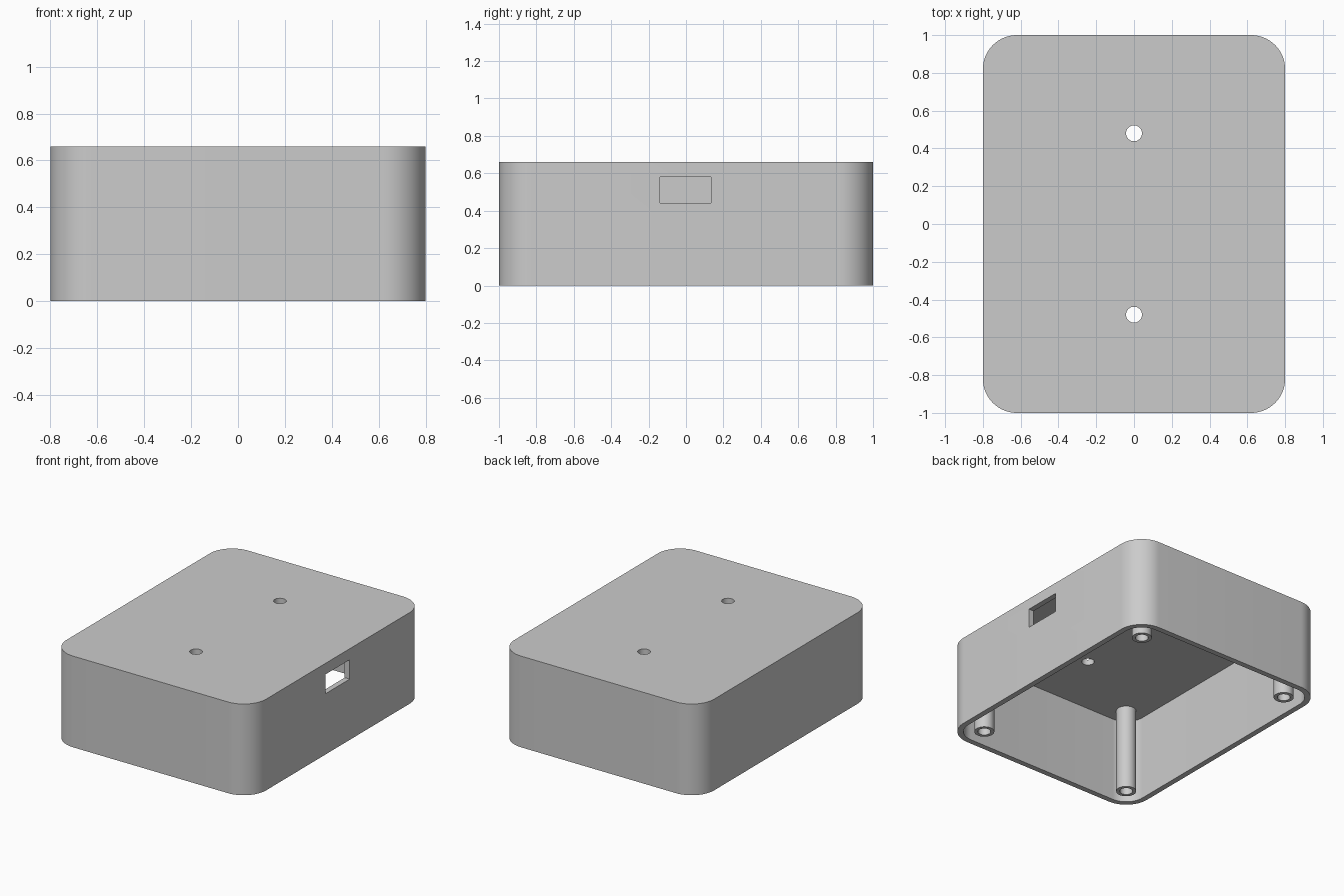
import bpy, bmesh
from math import cos, sin, pi, radians

cube = bpy.data.objects.get("Cube")
if cube:
    bpy.data.objects.remove(cube, do_unlink=True)

HALF_X, HALF_Y, HEIGHT = 0.80, 1.0, 0.66
WALL, CORNER = 0.04, 0.18
CEILING = HEIGHT - WALL

grey = bpy.data.materials.new("light grey")
grey.use_nodes = True
grey.diffuse_color = (0.6, 0.6, 0.6, 1)
grey.node_tree.nodes["Principled BSDF"].inputs["Base Color"].default_value = (0.6, 0.6, 0.6, 1)


def prism(name, outline, z0, z1):
    """Extrude a closed 2D outline from z0 to z1."""
    bm = bmesh.new()
    base = bm.faces.new([bm.verts.new((x, y, z0)) for x, y in outline])
    top = bmesh.ops.extrude_face_region(bm, geom=[base])
    moved = [v for v in top["geom"] if isinstance(v, bmesh.types.BMVert)]
    bmesh.ops.translate(bm, verts=moved, vec=(0, 0, z1 - z0))
    bmesh.ops.recalc_face_normals(bm, faces=bm.faces)
    mesh = bpy.data.meshes.new(name)
    bm.to_mesh(mesh)
    bm.free()
    mesh.materials.append(grey)
    obj = bpy.data.objects.new(name, mesh)
    bpy.context.collection.objects.link(obj)
    return obj


def rounded_rect(hx, hy, r, steps=16):
    pts = []
    for i, (sx, sy) in enumerate([(1, 1), (-1, 1), (-1, -1), (1, -1)]):
        for k in range(steps + 1):
            a = (i + k / steps) * pi / 2
            pts.append((sx * (hx - r) + r * cos(a), sy * (hy - r) + r * sin(a)))
    return pts


def circle(x, y, r, n=40):
    return [(x + r * cos(2 * pi * k / n), y + r * sin(2 * pi * k / n)) for k in range(n)]


def activate(obj):
    bpy.ops.object.select_all(action='DESELECT')
    obj.select_set(True)
    bpy.context.view_layer.objects.active = obj


def cut(obj, cutter):
    """Subtract the cutter and discard it."""
    mod = obj.modifiers.new("cut", 'BOOLEAN')
    mod.operation = 'DIFFERENCE'
    mod.solver = 'EXACT'
    mod.object = cutter
    activate(obj)
    bpy.ops.object.modifier_apply(modifier=mod.name)
    bpy.data.objects.remove(cutter, do_unlink=True)


def smooth(obj):
    activate(obj)
    bpy.ops.object.shade_smooth_by_angle(angle=radians(30))


# Hollow case, open underneath
case = prism("case_shell", rounded_rect(HALF_X, HALF_Y, CORNER), 0, HEIGHT)
cut(case, prism("cavity", rounded_rect(HALF_X - WALL, HALF_Y - WALL, CORNER - WALL), -0.1, CEILING))

# Port opening in the left wall
port = [(0.7, -0.14), (0.9, -0.14), (0.9, 0.135), (0.7, 0.135)]
cut(case, prism("port_cutter", port, 0.44, 0.58))

# Two holes through the top
for y in (-0.48, 0.48):
    cut(case, prism("hole_cutter", circle(0, y, 0.042), 0.5, 0.8))
smooth(case)

# Hollow screw posts hanging from the top in each corner
for x, side in ((0.62, "left"), (-0.62, "right")):
    for y, end in ((-0.82, "front"), (0.82, "back")):
        post = prism(f"screw_post_{end}_{side}", circle(x, y, 0.067), 0, CEILING + 0.01)
        cut(post, prism("bore_cutter", circle(x, y, 0.043), -0.1, CEILING))
        smooth(post)
